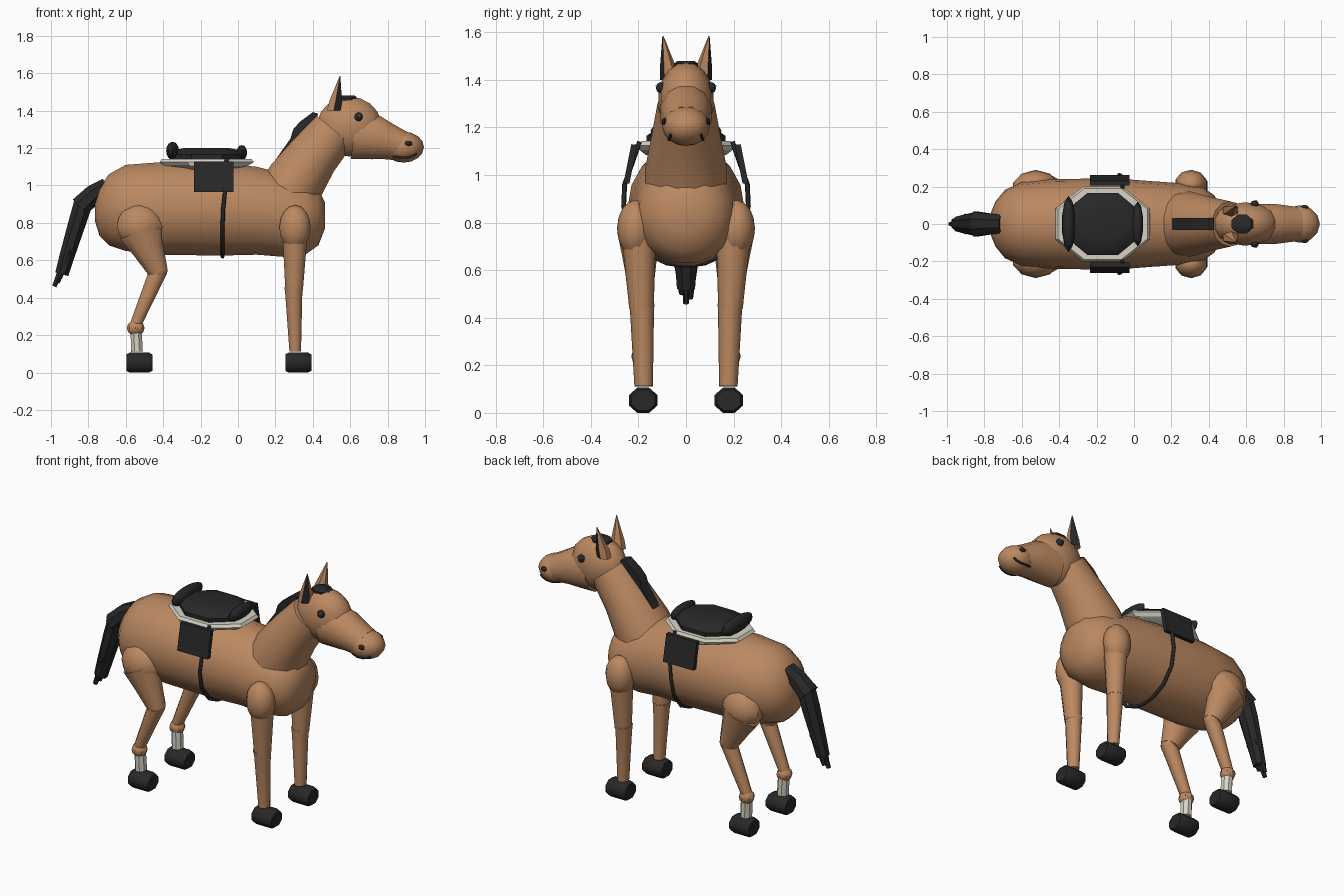
import bpy, bmesh, math
from mathutils import Vector


def material(name, rgb):
    m = bpy.data.materials.new(name)
    m.diffuse_color = (*rgb, 1)
    return m


COAT = material("coat brown", (0.50, 0.25, 0.12))
DARK = material("dark leather", (0.021, 0.021, 0.021))
CREAM = material("cream", (0.68, 0.65, 0.56))


def finish(name, bm, mat, angle=40):
    bmesh.ops.recalc_face_normals(bm, faces=bm.faces)
    mesh = bpy.data.meshes.new(name)
    bm.to_mesh(mesh)
    bm.free()
    mesh.materials.append(mat)
    ob = bpy.data.objects.new(name, mesh)
    bpy.context.collection.objects.link(ob)
    bpy.ops.object.select_all(action='DESELECT')
    ob.select_set(True)
    bpy.context.view_layer.objects.active = ob
    bpy.ops.object.shade_smooth_by_angle(angle=math.radians(angle))
    return ob


def loft(name, mat, sections, sides=12, axis=None, angle=40):
    """Skin rings (x, y, z, radius in the xz plane, radius in y) along a path."""
    bm = bmesh.new()
    pts = [Vector(s[:3]) for s in sections]
    k = 1 / math.cos(math.pi / sides)
    rings = []
    for i, s in enumerate(sections):
        t = Vector(axis) if axis else pts[min(i + 1, len(pts) - 1)] - pts[max(i - 1, 0)]
        u = Vector((t.z, 0, -t.x)).normalized()
        ring = []
        for j in range(sides):
            a = (j + 0.5) * math.tau / sides
            ring.append(bm.verts.new(pts[i] + u * math.cos(a) * s[3] * k
                                     + Vector((0, math.sin(a) * s[4] * k, 0))))
        rings.append(ring)
    for a, b in zip(rings, rings[1:]):
        for j in range(sides):
            n = (j + 1) % sides
            bm.faces.new((a[j], a[n], b[n], b[j]))
    bm.faces.new(rings[0])
    bm.faces.new(rings[-1])
    return finish(name, bm, mat, angle)


def ball(name, mat, centre, radii, seg=12, rings=8):
    bm = bmesh.new()
    bmesh.ops.create_uvsphere(bm, u_segments=seg, v_segments=rings, radius=1)
    for v in bm.verts:
        v.co = Vector([c + r * p for c, r, p in zip(centre, radii, v.co)])
    return finish(name, bm, mat)


def slab(name, mat, outline, y0, y1):
    """Extrude an (x, z) outline from y0 to y1."""
    bm = bmesh.new()
    f = bm.faces.new([bm.verts.new((x, y0, z)) for x, z in outline])
    res = bmesh.ops.extrude_face_region(bm, geom=[f])
    moved = [g for g in res["geom"] if isinstance(g, bmesh.types.BMVert)]
    bmesh.ops.translate(bm, verts=moved, vec=(0, y1 - y0, 0))
    return finish(name, bm, mat, 30)


def cord(name, mat, points, radius):
    cu = bpy.data.curves.new(name, 'CURVE')
    cu.dimensions = '3D'
    cu.bevel_depth = radius
    cu.bevel_resolution = 1
    cu.use_fill_caps = True
    sp = cu.splines.new('POLY')
    sp.points.add(len(points) - 1)
    for p, co in zip(sp.points, points):
        p.co = (*co, 1)
    cu.materials.append(mat)
    ob = bpy.data.objects.new(name, cu)
    bpy.context.collection.objects.link(ob)
    bpy.ops.object.select_all(action='DESELECT')
    ob.select_set(True)
    bpy.context.view_layer.objects.active = ob
    bpy.ops.object.convert(target='MESH')


# Barrel, neck and head
loft("body", COAT, [
    (-0.765, 0, 0.86, 0.05, 0.06), (-0.74, 0, 0.86, 0.13, 0.12),
    (-0.69, 0, 0.87, 0.19, 0.18), (-0.60, 0, 0.88, 0.23, 0.22),
    (-0.42, 0, 0.877, 0.247, 0.237), (-0.10, 0, 0.872, 0.247, 0.24),
    (0.10, 0, 0.865, 0.235, 0.225), (0.25, 0, 0.84, 0.222, 0.215),
    (0.36, 0, 0.83, 0.20, 0.20), (0.43, 0, 0.83, 0.15, 0.15),
    (0.465, 0, 0.84, 0.07, 0.08)], 18, (1, 0, 0), 60)
loft("neck", COAT, [
    (0.24, 0, 0.90, 0.17, 0.17), (0.31, 0, 1.025, 0.158, 0.168),
    (0.40, 0, 1.155, 0.138, 0.143), (0.515, 0, 1.295, 0.125, 0.118)], 14)
ball("head", COAT, (0.595, 0, 1.315), (0.178, 0.118, 0.16), 14, 9)
loft("muzzle", COAT, [
    (0.62, 0, 1.27, 0.13, 0.108), (0.74, 0, 1.255, 0.117, 0.108),
    (0.80, 0, 1.235, 0.098, 0.10), (0.88, 0, 1.21, 0.08, 0.09)], 12)
NOSE, NOSE_R = (0.885, 0, 1.205), (0.109, 0.10, 0.083)
ball("nose", COAT, NOSE, NOSE_R, 12, 8)

# Mane and forelock
slab("mane", DARK, [(0.17, 1.09), (0.22, 1.165), (0.28, 1.25), (0.295, 1.30),
                    (0.33, 1.34), (0.40, 1.392), (0.428, 1.385), (0.41, 1.30),
                    (0.28, 1.12)], -0.033, 0.033)
loft("forelock", DARK, [(0.58, 0, 1.44, 0.06, 0.05), (0.58, 0, 1.468, 0.058, 0.05),
                        (0.585, 0, 1.48, 0.04, 0.035)], 8, (0, 0, 1))

# Tail: dock, hanging hair and loose strands
loft("tail_dock", DARK, [(-0.70, 0, 1.0, 0.042, 0.05), (-0.77, 0, 0.955, 0.052, 0.055),
                         (-0.845, 0, 0.885, 0.055, 0.066)], 8)
loft("tail_hair", DARK, [(-0.825, 0, 0.915, 0.05, 0.055), (-0.86, 0, 0.80, 0.047, 0.058),
                         (-0.915, 0, 0.62, 0.04, 0.045), (-0.942, 0, 0.525, 0.036, 0.038)], 8)
for i, (y, x, z) in enumerate([(-0.03, -0.955, 0.50), (0.0, -0.982, 0.46), (0.03, -0.965, 0.48)]):
    loft(f"tail_strand_{i + 1}", DARK, [(-0.90, y, 0.66, 0.024, 0.022),
                                        (x, y * 0.6, z, 0.012, 0.010)], 6)

# Saddle
SX = -0.167
loft("saddle_pad", CREAM, [(SX, 0, 1.085, 0.12, 0.17), (SX, 0, 1.105, 0.22, 0.195),
                           (SX, 0, 1.125, 0.252, 0.20), (SX, 0, 1.142, 0.24, 0.19)],
     8, (0, 0, 1), 30)
loft("saddle_seat", DARK, [(SX, 0, 1.13, 0.19, 0.165), (SX, 0, 1.165, 0.20, 0.165),
                           (SX, 0, 1.19, 0.17, 0.13), (SX, 0, 1.20, 0.12, 0.08)],
     8, (0, 0, 1), 40)
for name, x, z, r, w in [("saddle_cantle", -0.35, 1.185, 0.036, 0.15),
                         ("saddle_pommel", 0.02, 1.175, 0.03, 0.12)]:
    ball(name, DARK, (x, 0, z), (r, w, r * 1.35), 10, 8)

# Girth strap around the belly
half = [(-0.06, 0.195, 1.14), (-0.07, 0.258, 0.96), (-0.08, 0.262, 0.87), (-0.083, 0.238, 0.76),
        (-0.083, 0.165, 0.67), (-0.083, 0.08, 0.63)]
cord("girth", DARK, half + [(-0.083, 0, 0.62)] + [(x, -y, z) for x, y, z in reversed(half)], 0.011)

# Everything that comes in left and right pairs
for side, s in (("right", -1), ("left", 1)):
    # Saddle flap, leaning outward toward its lower edge
    flap = slab(f"{side}_saddle_flap", DARK, [(-0.235, 0.965), (-0.025, 0.965),
                                              (-0.025, 1.128), (-0.235, 1.128)],
                s * 0.205, s * 0.23)
    for v in flap.data.vertices:
        v.co.y += s * (1.128 - v.co.z) * 0.2

    # Ear, with a dark lining on its forward outer faces
    ear = loft(f"{side}_ear", COAT, [(0.512, s * 0.072, 1.40, 0.036, 0.032),
                                     (0.522, s * 0.075, 1.45, 0.034, 0.030),
                                     (0.545, s * 0.097, 1.585, 0.002, 0.002)], 6, (0, 0, 1), 30)
    ear.data.materials.append(DARK)
    for p in ear.data.polygons:
        if p.normal.x > 0.2 and p.normal.y * s > 0.2:
            p.material_index = 1

    # Face details
    ball(f"{side}_eye", DARK, (0.645, s * 0.106, 1.367), (0.023, 0.02, 0.023), 10, 8)
    ball(f"{side}_eye_glint", CREAM, (0.652, s * 0.124, 1.374), (0.005, 0.004, 0.005), 6, 4)
    ball(f"{side}_nostril", DARK, (0.912, s * 0.09, 1.225), (0.022, 0.012, 0.014), 8, 6)
    lip = []
    for x, z in [(0.83, 1.156), (0.87, 1.149), (0.91, 1.15), (0.935, 1.157), (0.955, 1.17)]:
        q = 1 - ((x - NOSE[0]) / NOSE_R[0]) ** 2 - ((z - NOSE[2]) / NOSE_R[2]) ** 2
        lip.append((x, s * NOSE_R[1] * math.sqrt(max(q, 0)), z))
    cord(f"{side}_mouth", DARK, lip, 0.006)

    # Front leg
    ball(f"{side}_shoulder", COAT, (0.305, s * 0.212, 0.775), (0.088, 0.078, 0.12), 10, 8)
    loft(f"{side}_front_upper_leg", COAT, [(0.305, s * 0.20, 0.76, 0.068, 0.07),
                                           (0.30, s * 0.187, 0.44, 0.047, 0.049)], 10)
    loft(f"{side}_front_lower_leg", COAT, [(0.297, s * 0.187, 0.46, 0.05, 0.052),
                                           (0.298, s * 0.185, 0.43, 0.046, 0.048),
                                           (0.306, s * 0.178, 0.112, 0.031, 0.037)], 10)

    # Hind leg
    ball(f"{side}_hip", COAT, (-0.525, s * 0.19, 0.785), (0.128, 0.098, 0.118), 10, 8)
    loft(f"{side}_thigh", COAT, [(-0.525, s * 0.20, 0.76, 0.115, 0.085),
                                 (-0.48, s * 0.195, 0.66, 0.085, 0.07),
                                 (-0.425, s * 0.19, 0.535, 0.052, 0.052)], 10)
    ball(f"{side}_stifle", COAT, (-0.427, s * 0.19, 0.545), (0.054, 0.052, 0.045), 10, 6)
    loft(f"{side}_hind_lower_leg", COAT, [(-0.423, s * 0.19, 0.55, 0.048, 0.046),
                                          (-0.55, s * 0.185, 0.25, 0.03, 0.032)], 10)
    ball(f"{side}_hock", COAT, (-0.547, s * 0.185, 0.238), (0.047, 0.045, 0.043), 8, 6)
    loft(f"{side}_sock", CREAM, [(-0.545, s * 0.182, 0.225, 0.03, 0.034),
                                 (-0.54, s * 0.18, 0.112, 0.031, 0.035)], 8)

    # Hooves
    for place, x in (("front", 0.255), ("hind", -0.595)):
        y = s * 0.18
        loft(f"{side}_{place}_hoof", DARK, [(x, y, 0.053, 0.045, 0.052),
                                            (x + 0.015, y, 0.053, 0.053, 0.06),
                                            (x + 0.12, y, 0.053, 0.053, 0.06),
                                            (x + 0.138, y, 0.053, 0.043, 0.05)], 8, (1, 0, 0), 50)
